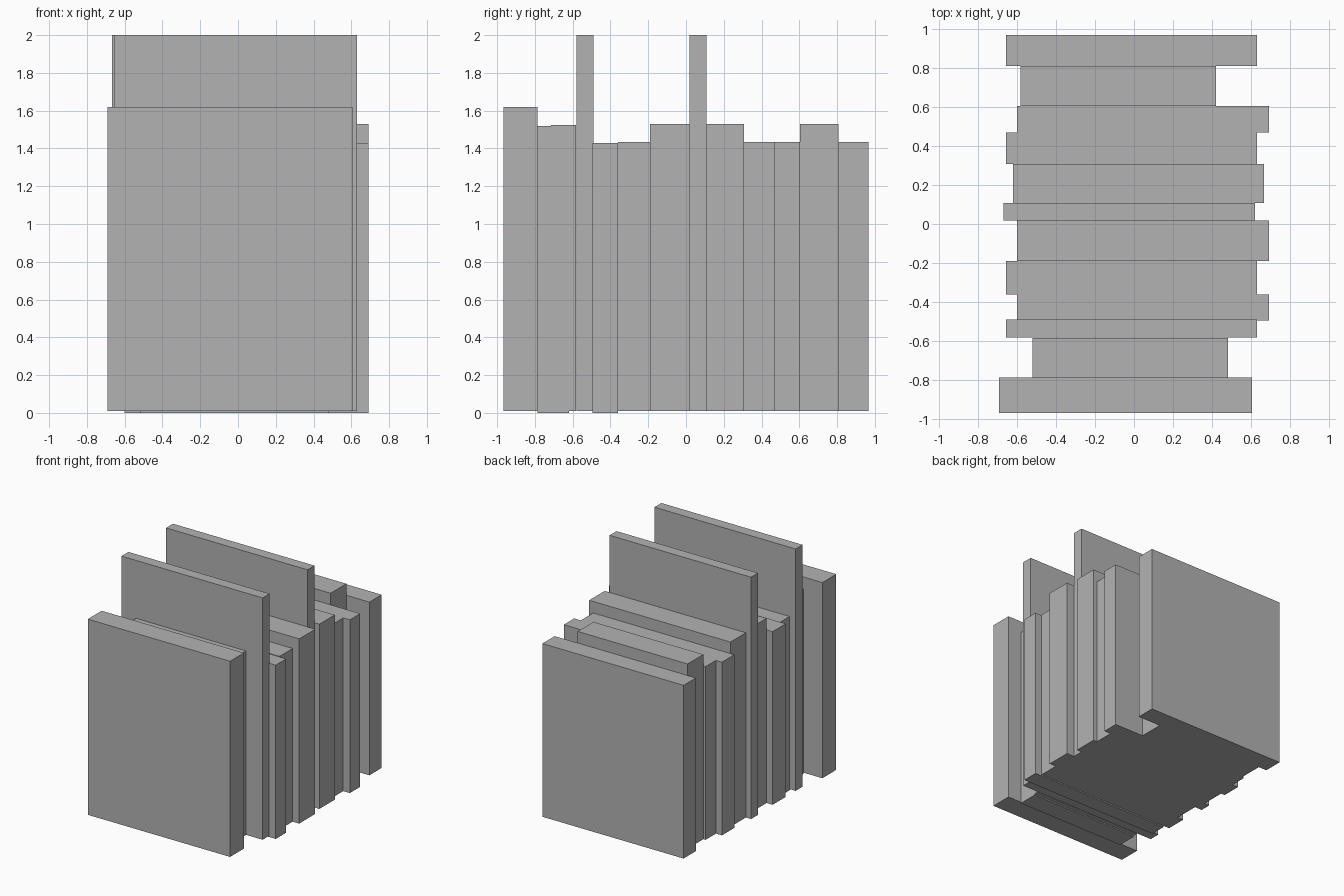
import bpy
import bmesh

cube = bpy.data.objects.get("Cube")
if cube:
    bpy.data.objects.remove(cube, do_unlink=True)

# Single plain grey for every book
grey = bpy.data.materials.new("plain_grey")
grey.use_nodes = True
colour = (0.45, 0.45, 0.45, 1)
grey.diffuse_color = colour
grey.node_tree.nodes["Principled BSDF"].inputs["Base Color"].default_value = colour


def book(name, x, y, z):
    """One closed book: a block spanning the given x, y and z ranges."""
    mesh = bpy.data.meshes.new(name)
    bm = bmesh.new()
    bmesh.ops.create_cube(bm, size=1)
    for v in bm.verts:
        v.co = [r[0] if c < 0 else r[1] for c, r in zip(v.co, (x, y, z))]
    bm.to_mesh(mesh)
    bm.free()
    mesh.materials.append(grey)
    bpy.context.collection.objects.link(bpy.data.objects.new(name, mesh))


FLOOR = 0.01
SHORT, MEDIUM, LARGE, TALL = 1.435, 1.53, 1.62, 2.0
STANDARD = (-0.655, 0.63)
SHIFTED = (-0.6, 0.69)
NARROW = (-0.52, 0.48)

# Row of books from front to back
book("front_book", (-0.69, 0.605), (-0.967, -0.787), (FLOOR, LARGE))
book("narrow_book_front", NARROW, (-0.787, -0.62), (0, 1.52))
book("narrow_book_back", NARROW, (-0.715, -0.583), (FLOOR, 1.525))
book("tall_book_front", STANDARD, (-0.58, -0.49), (FLOOR, TALL))
book("short_book_front", SHIFTED, (-0.495, -0.36), (0, 1.43))
book("short_book_second", STANDARD, (-0.36, -0.19), (FLOOR, SHORT))
book("medium_book_front", SHIFTED, (-0.19, 0.018), (FLOOR, MEDIUM))
book("tall_book_back", (-0.667, 0.62), (0.018, 0.108), (FLOOR, TALL))
book("medium_book_middle", (-0.62, 0.665), (0.108, 0.308), (FLOOR, MEDIUM))
book("short_book_third", STANDARD, (0.308, 0.468), (FLOOR, SHORT))
book("short_book_fourth", SHIFTED, (0.468, 0.603), (FLOOR, SHORT))
book("medium_book_back", (-0.58, 0.42), (0.603, 0.808), (FLOOR, MEDIUM))
book("back_book", STANDARD, (0.808, 0.967), (FLOOR, SHORT))
